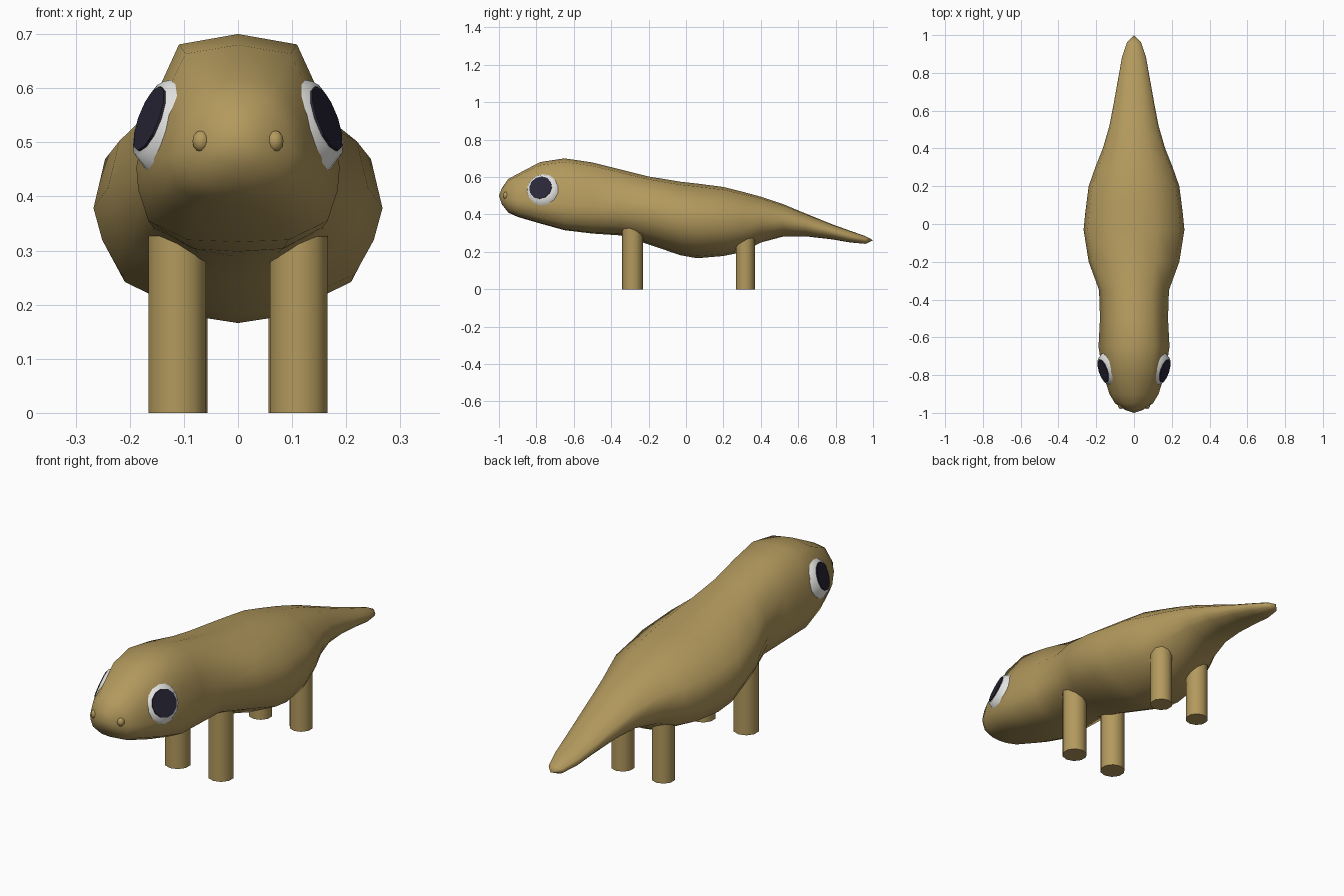
import bpy, bmesh, math
from mathutils import Vector

if "Cube" in bpy.data.objects:
    bpy.data.objects.remove(bpy.data.objects["Cube"])


def material(name, rgb):
    m = bpy.data.materials.new(name)
    m.diffuse_color = (*rgb, 1)
    m.use_nodes = True
    m.node_tree.nodes["Principled BSDF"].inputs["Base Color"].default_value = m.diffuse_color
    return m


TAN = material("tan skin", (0.45, 0.32, 0.11))
WHITE = material("eye white", (0.8, 0.8, 0.78))
DARK = material("dark pupil", (0.022, 0.02, 0.038))


def finish(ob, name, mat, angle=50):
    ob.name = name
    ob.data.materials.append(mat)
    bpy.ops.object.select_all(action='DESELECT')
    ob.select_set(True)
    bpy.context.view_layer.objects.active = ob
    bpy.ops.object.shade_smooth_by_angle(angle=math.radians(angle))
    return ob


# Half cross-sections, bottom to top: (share of half width, share of height)
HEAD = [(0, 0), (.5, .01), (.88, .10), (.98, .25), (1, .36), (.86, .65), (.58, .95), (0, 1)]
TRUNK = [(0, 0), (.30, .03), (.81, .19), (.94, .35), (1, .5), (.92, .73), (.45, .96), (0, 1)]

# Body stations: y, top, bottom, half width, blend from head to trunk section
STATIONS = [
    (-.985, .54, .455, .045, .6), (-.95, .59, .41, .10, .4), (-.90, .617, .387, .13, .2),
    (-.78, .68, .352, .168, 0), (-.65, .70, .316, .188, 0), (-.50, .678, .298, .18, .2),
    (-.35, .64, .288, .185, .5), (-.20, .603, .24, .24, .9), (-.03, .575, .182, .267, 1),
    (.06, .565, .166, .258, 1), (.20, .547, .178, .24, 1), (.30, .522, .198, .205, 1),
    (.40, .495, .25, .165, 1), (.52, .455, .282, .13, 1), (.64, .405, .283, .107, 1),
    (.78, .348, .267, .082, 1), (.88, .312, .25, .064, 1), (.96, .284, .243, .038, 1),
]


def ring(y, top, bottom, width, blend):
    half = [((a + (c - a) * blend) * width, bottom + (top - bottom) * (b + (d - b) * blend))
            for (a, b), (c, d) in zip(HEAD, TRUNK)]
    pts = half + [(-x, z) for x, z in half[-2:0:-1]]
    return [(x, y, z) for x, z in pts]


# Lofted body from snout to tail tip
bm = bmesh.new()
rings = [[bm.verts.new(p) for p in ring(*s)] for s in STATIONS]
n = len(rings[0])
for a, b in zip(rings, rings[1:]):
    for i in range(n):
        j = (i + 1) % n
        bm.faces.new((a[i], a[j], b[j], b[i]))
snout, tip = bm.verts.new((0, -1, .5)), bm.verts.new((0, 1, .262))
for i in range(n):
    j = (i + 1) % n
    bm.faces.new((snout, rings[0][j], rings[0][i]))
    bm.faces.new((tip, rings[-1][i], rings[-1][j]))
bmesh.ops.recalc_face_normals(bm, faces=bm.faces)
mesh = bpy.data.meshes.new("body")
bm.to_mesh(mesh)
bm.free()
body = bpy.data.objects.new("body", mesh)
bpy.context.collection.objects.link(body)
finish(body, "body", TAN, 60)

for side, label in ((-1, "left"), (1, "right")):
    # Legs, with tops buried in the body
    for part, x, y, r, h in (("front_leg", .112, -.285, .056, .36), ("back_leg", .105, .317, .051, .32)):
        bpy.ops.mesh.primitive_cylinder_add(vertices=10, radius=r, depth=h, location=(side * x, y, h / 2))
        finish(bpy.context.object, f"{part}_{label}", TAN)

    # Eye: flattened white dome with a thin dark plate
    normal = Vector((side, -.33, .38)).normalized()
    turn = normal.to_track_quat('Z', 'Y').to_euler()
    centre = Vector((side * .146, -.772, .537))
    bpy.ops.mesh.primitive_cone_add(vertices=14, radius1=.095, radius2=.074, depth=.034,
                                    location=centre, rotation=turn)
    finish(bpy.context.object, f"eye_white_{label}", WHITE, 60)
    bpy.ops.mesh.primitive_cylinder_add(vertices=12, radius=.063, depth=.006,
                                        location=centre + normal * .0185, rotation=turn)
    finish(bpy.context.object, f"pupil_{label}", DARK, 30)

    # Nostril bump
    bpy.ops.mesh.primitive_uv_sphere_add(segments=10, ring_count=6, radius=1,
                                         location=(side * .068, -.962, .502))
    bpy.context.object.scale = (.017, .017, .02)
    finish(bpy.context.object, f"nostril_{label}", TAN, 60)
